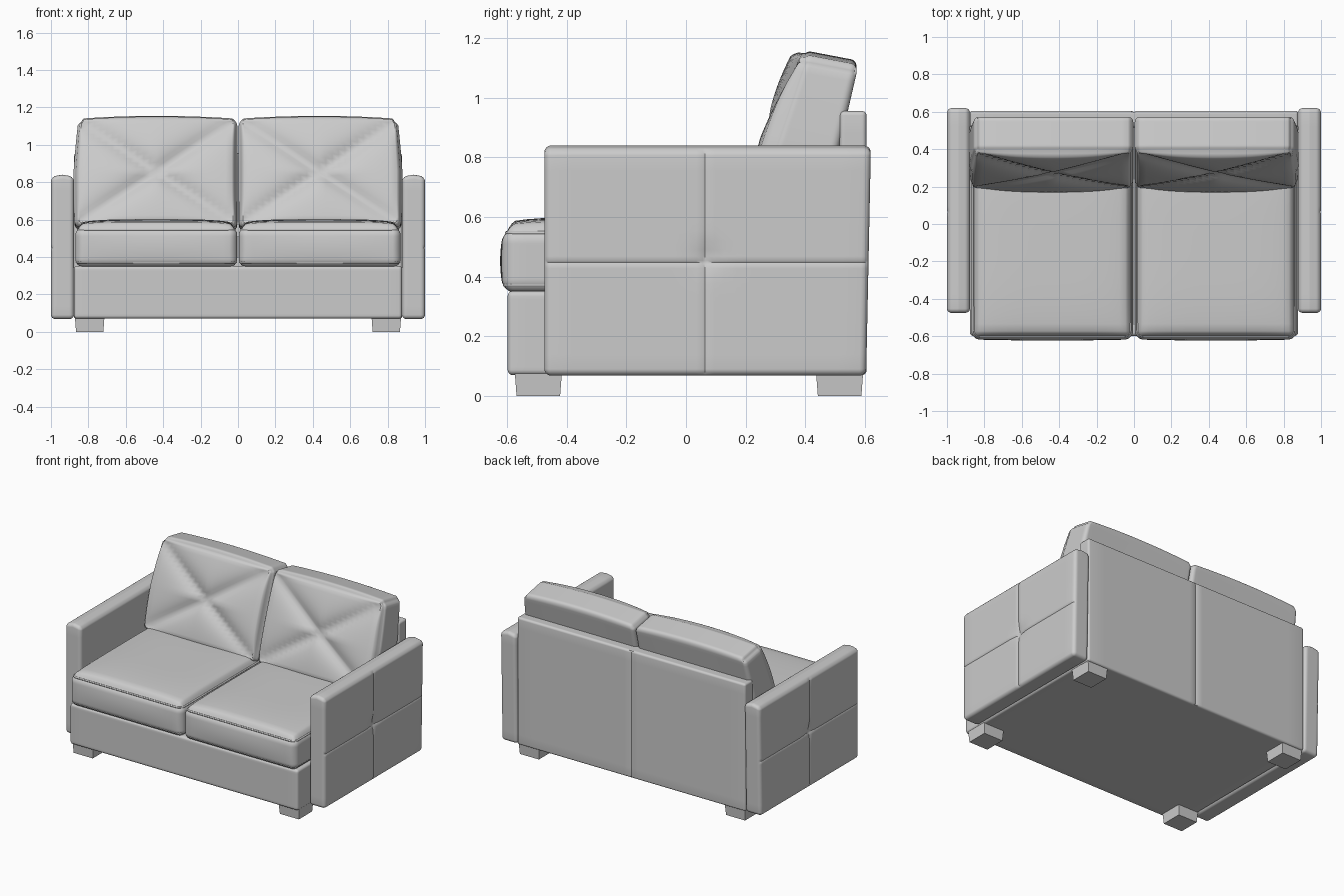
import bpy, bmesh, math
from mathutils import Vector

if "Cube" in bpy.data.objects:
    bpy.data.objects.remove(bpy.data.objects["Cube"])


def finish(name, bm, mirror, angle=40):
    me = bpy.data.meshes.new(name)
    bm.to_mesh(me)
    bm.free()
    ob = bpy.data.objects.new(name, me)
    bpy.context.collection.objects.link(ob)
    bpy.ops.object.select_all(action='DESELECT')
    ob.select_set(True)
    bpy.context.view_layer.objects.active = ob
    bpy.ops.object.shade_smooth_by_angle(angle=math.radians(angle))
    if mirror:
        m = ob.modifiers.new("Mirror", 'MIRROR')
        m.use_mirror_merge = False
    return ob


def soft_box(name, lo, hi, r, shape=None, mirror=False, cuts=25, power=1.0):
    """Rounded box; shape(u, v, w, p) bends it, u v w in -1..1 on the grid."""
    bm = bmesh.new()
    bmesh.ops.create_cube(bm, size=2)
    bmesh.ops.subdivide_edges(bm, edges=bm.edges[:], cuts=cuts, use_grid_fill=True)
    lo, hi = Vector(lo), Vector(hi)
    mid, half = (lo + hi) / 2, (hi - lo) / 2
    for vert in bm.verts:
        uvw = vert.co.copy()
        inner, off = Vector(), Vector()
        for i in range(3):
            a, s = abs(uvw[i]), math.copysign(1, uvw[i])
            inner[i] = s * (half[i] - r) * min(a / 0.75, 1) ** power
            if a > 0.75:
                off[i] = s * math.tan((a - 0.75) * math.pi)
        p = mid + inner + off.normalized() * r
        vert.co = shape(*uvw, p) if shape else p
    return finish(name, bm, mirror)


def piping(name, x0, x1, y0, y1, z, r, thick):
    cu = bpy.data.curves.new(name, 'CURVE')
    cu.dimensions = '3D'
    cu.bevel_depth = thick
    cu.bevel_resolution = 2
    pts = []
    for k, (cx, cy) in enumerate([(x1 - r, y1 - r), (x0 + r, y1 - r),
                                  (x0 + r, y0 + r), (x1 - r, y0 + r)]):
        for j in range(5):
            a = math.pi / 2 * (k + j / 4)
            pts.append((cx + r * math.cos(a), cy + r * math.sin(a), z, 1))
    sp = cu.splines.new('POLY')
    sp.points.add(len(pts) - 1)
    for q, co in zip(sp.points, pts):
        q.co = co
    sp.use_cyclic_u = True
    ob = bpy.data.objects.new(name, cu)
    bpy.context.collection.objects.link(ob)
    m = ob.modifiers.new("Mirror", 'MIRROR')
    m.use_mirror_merge = False


# Base frame
soft_box("base", (-0.877, -0.598, 0.07), (0.877, 0.59, 0.352), 0.018)


# Back frame with a centre seam on the rear
def back_shape(u, v, w, p):
    if v > 0.99 and abs(u) < 0.01:
        p.y -= 0.006
    return p


soft_box("back_frame", (-0.878, 0.515, 0.07), (0.878, 0.605, 0.955), 0.015, back_shape, power=1.8)


# Arms: outer face pinched at the centre with crossing seams, crowned edges
def arm_shape(u, v, w, p):
    if u > 0.99:
        p.x -= 0.012 * math.exp(-(p.y - 0.072) ** 2 / 0.002 - (p.z - 0.465) ** 2 / 0.002)
        if abs(v) < 0.01 or abs(w) < 0.01:
            p.x -= 0.004
    t = (p.z - 0.07) / 0.77
    if v > 0:
        p.y += 0.016 * t * v
    if w > 0.7:
        p.z += 0.012 * (1 - u * u)
    return p


soft_box("arms", (0.877, -0.475, 0.068), (1.0, 0.604, 0.828), 0.024, arm_shape, True, power=1.8)


# Seat cushions with a crowned top
def seat_shape(u, v, w, p):
    if w > 0:
        p.z += 0.042 * w * (1 - u ** 4) * (1 - v ** 4)
    if v < -0.7:
        p.y -= 0.008 * (1 - u * u) * (1 - w * w)
    return p


soft_box("seat_cushions", (0.004, -0.615, 0.345), (0.87, 0.42, 0.56), 0.045, seat_shape, True)
piping("seat_top_piping", 0.018, 0.856, -0.601, 0.40, 0.547, 0.035, 0.006)
piping("seat_lower_piping", 0.012, 0.862, -0.608, 0.40, 0.372, 0.038, 0.006)

# Back cushions: leaning wedge profile, front face puffed between diagonal seams
FRONT = (Vector((0.195, 0.56)), Vector((0.395, 1.135)))
REAR = (Vector((0.445, 0.54)), Vector((0.578, 1.10)))


def cushion_shape(u, v, w, p):
    b, c = (p.y + 0.1) / 0.2, (p.z + 0.29) / 0.58
    yz = FRONT[0].lerp(FRONT[1], c).lerp(REAR[0].lerp(REAR[1], c), b)
    env = (1 - u * u) * (1 - w * w)
    x = p.x
    if v < 0:
        d = min(abs(u - w), abs(u + w))
        puff = 0.058 * math.sqrt(max(env, 0)) * (1 - 0.85 * math.exp(-d / 0.16))
        yz -= Vector((0.94, -0.34)) * puff * -v
    if w > 0:
        yz.y += 0.024 * (1 - u * u) * w
    if u > 0:
        x += u * (0.012 * (1 - w * w) - 0.022 * max(w, 0))
    return Vector((x, yz.x, yz.y))


soft_box("back_cushions", (0.004, -0.1, -0.29), (0.868, 0.1, 0.29), 0.028, cushion_shape, True, cuts=31)

# Tapered feet
for label, y in (("front_feet", -0.495), ("rear_feet", 0.515)):
    bm = bmesh.new()
    bmesh.ops.create_cube(bm, size=1)
    for vert in bm.verts:
        k = 0.158 if vert.co.z > 0 else 0.146
        vert.co = Vector((0.793 + vert.co.x * k, y + vert.co.y * k, (vert.co.z + 0.5) * 0.08))
    finish(label, bm, True, 20)
